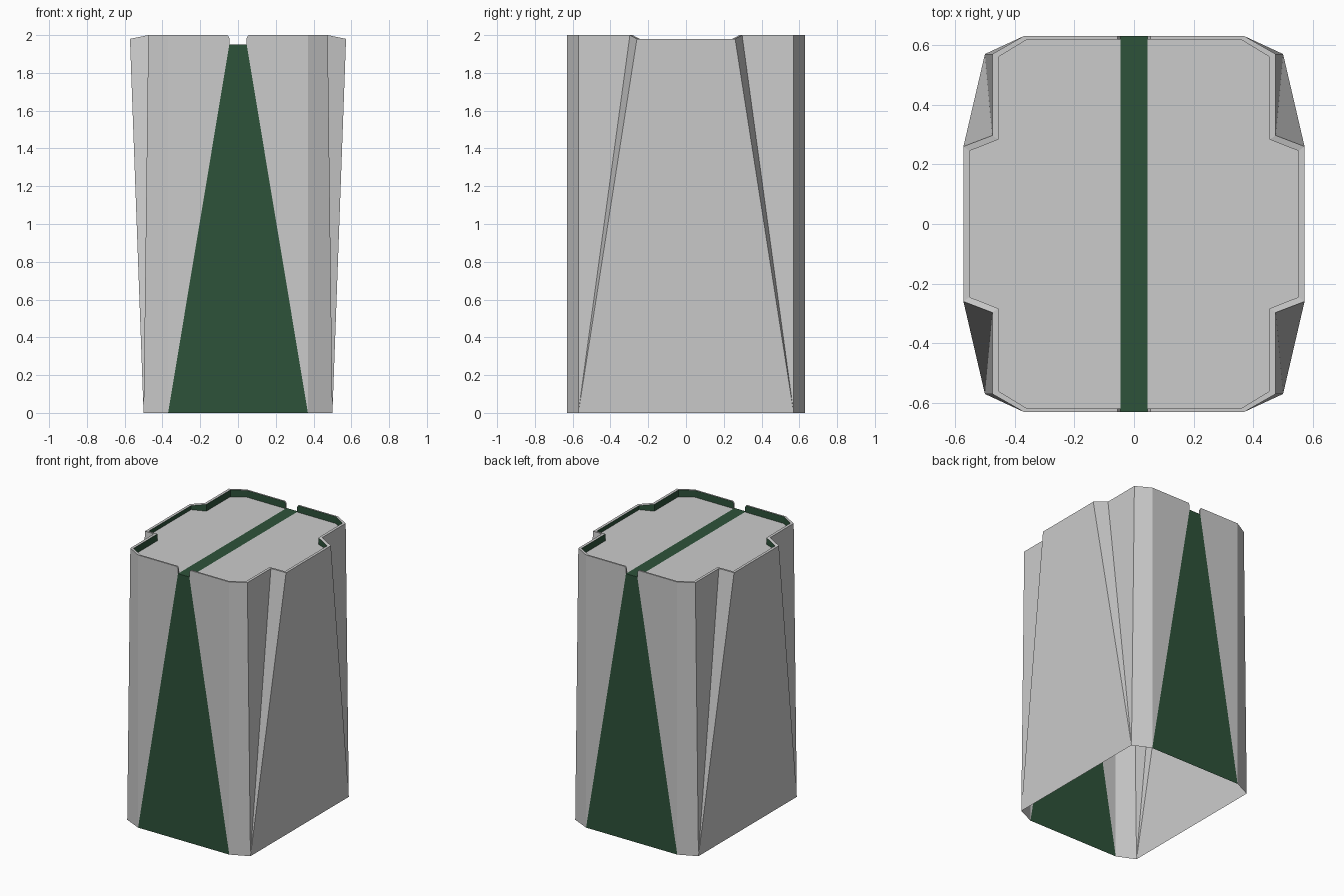
import bpy

if "Cube" in bpy.data.objects:
    bpy.data.objects.remove(bpy.data.objects["Cube"])

green = bpy.data.materials.new("dark_green")
green.diffuse_color = (0.027, 0.085, 0.042, 1)
green.use_nodes = True
green.node_tree.nodes["Principled BSDF"].inputs["Base Color"].default_value = green.diffuse_color


def part(name, polys, mat=None):
    """One quarter (+x, -y) of a part, mirrored across x and y."""
    verts, faces = [], []
    for poly in polys:
        ids = []
        for p in poly:
            if p not in verts:
                verts.append(p)
            ids.append(verts.index(p))
        faces.append(ids)
    me = bpy.data.meshes.new(name)
    me.from_pydata(verts, [], faces)
    ob = bpy.data.objects.new(name, me)
    bpy.context.collection.objects.link(ob)
    if mat:
        me.materials.append(mat)
    m = ob.modifiers.new("mirror", 'MIRROR')
    m.use_axis = (True, True, False)
    m.use_clip = True
    m.merge_threshold = 0.0005
    return ob


ROOF = 1.95

# Key points of the outer shell
base_front = (0.37, -0.63, 0)
base_corner = (0.50, -0.57, 0)
top_front = (0.37, -0.63, 2)
top_corner = (0.475, -0.57, 2)
top_step = (0.475, -0.297, 2)
top_fin = (0.572, -0.26, 1.98)
notch_low = (0.046, -0.63, ROOF)
notch_mid = (0.046, -0.63, 1.985)
notch_top = (0.055, -0.63, 2)

# Rim: outer and inner outlines at the top
outer = [notch_top, top_front, top_corner, top_step, top_fin, (0.572, 0, 1.98)]
inner = [(0.055, -0.618, 2), (0.36, -0.618, 2), (0.455, -0.56, 2),
         (0.455, -0.283, 2), (0.552, -0.245, 1.98), (0.552, 0, 1.98)]
floor = [(x, y, ROOF) for x, y, z in inner]
in_low, in_mid = (0.046, -0.618, ROOF), (0.046, -0.618, 1.985)

# Grey walls at the front and the chamfered corners
part("front_wall", [
    [base_front, top_front, notch_top, notch_mid, notch_low]])
part("corner_wall", [[base_front, base_corner, top_corner, top_front]])

# Recessed step and flaring side panel
part("side_recess", [[base_corner, top_step, top_corner]])
part("side_fin", [[base_corner, top_fin, top_step]])
part("side_panel", [[base_corner, (0.50, 0, 0), (0.572, 0, 1.98), top_fin]])

# Green tapering panel
part("green_panel", [[(0, -0.63, 0), base_front, notch_low, (0, -0.63, ROOF)]], green)

# Parapet rim, notch cheeks and green inner faces
part("parapet_rim", [[outer[i], outer[i + 1], inner[i + 1], inner[i]] for i in range(5)]
     + [[notch_mid, notch_top, inner[0], in_mid],
        [notch_low, notch_mid, in_mid, in_low]])
part("parapet_inside", [[inner[i], inner[i + 1], floor[i + 1], floor[i]] for i in range(5)]
     + [[in_low, in_mid, inner[0], floor[0]]], green)

# Roof with green centre strip
part("roof", [[(0.046, 0, ROOF), in_low] + floor])
part("roof_strip", [[(0, 0, ROOF), (0, -0.63, ROOF), notch_low, (0.046, 0, ROOF)]], green)
